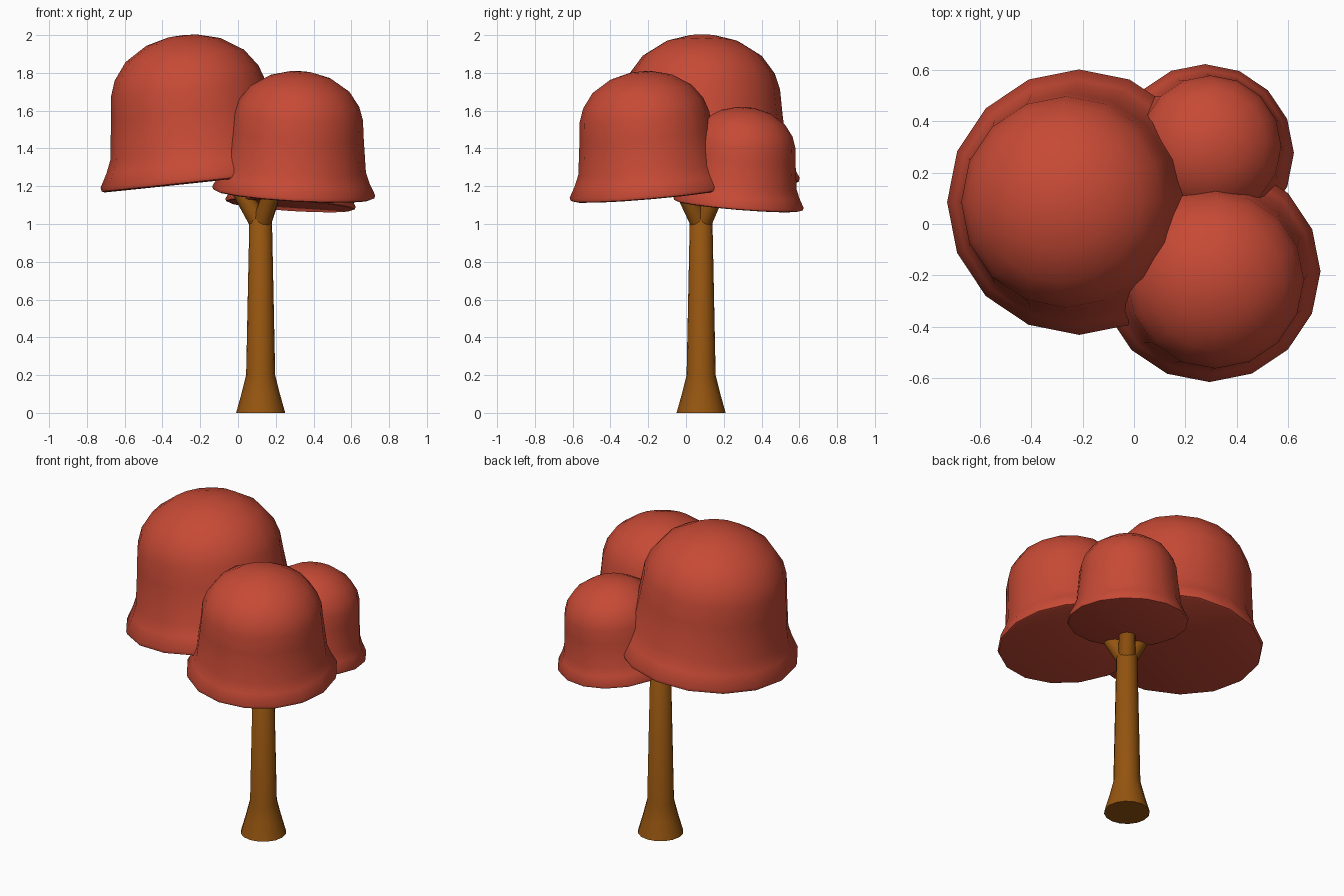
import bpy, bmesh, math
from mathutils import Vector, Matrix

if "Cube" in bpy.data.objects:
    bpy.data.objects.remove(bpy.data.objects["Cube"])

SIDES = 16
TRUNK = Vector((0.12, 0.08, 0.0))


def material(name, rgb):
    m = bpy.data.materials.new(name)
    m.diffuse_color = (*rgb, 1)
    m.use_nodes = True
    m.node_tree.nodes["Principled BSDF"].inputs["Base Color"].default_value = m.diffuse_color
    return m


RED = material("red_foliage", (0.57, 0.068, 0.036))
BROWN = material("brown_bark", (0.30, 0.09, 0.005))


def lathe(name, profile, matrix, mat, angle=50):
    """Spin (radius, height) points, closing both ends."""
    bm = bmesh.new()
    rings = []
    for r, h in profile:
        if r == 0:
            rings.append([bm.verts.new((0, 0, h))])
        else:
            rings.append([bm.verts.new((r * math.cos(2 * math.pi * i / SIDES),
                                        r * math.sin(2 * math.pi * i / SIDES), h))
                          for i in range(SIDES)])
    for a, b in zip(rings, rings[1:]):
        for i in range(SIDES):
            j = (i + 1) % SIDES
            if len(b) == 1:
                bm.faces.new((a[i], a[j], b[0]))
            else:
                bm.faces.new((a[i], a[j], b[j], b[i]))
    for ring in (rings[0], rings[-1]):
        if len(ring) > 1:
            bm.faces.new(ring)
    bmesh.ops.recalc_face_normals(bm, faces=bm.faces)
    me = bpy.data.meshes.new(name)
    bm.to_mesh(me)
    bm.free()
    me.materials.append(mat)
    ob = bpy.data.objects.new(name, me)
    ob.matrix_world = matrix
    bpy.context.collection.objects.link(ob)
    bpy.ops.object.select_all(action='DESELECT')
    ob.select_set(True)
    bpy.context.view_layer.objects.active = ob
    bpy.ops.object.shade_smooth_by_angle(angle=math.radians(angle))
    return ob


# Flared trunk
lathe("trunk", [(0.13, 0), (0.102, 0.1), (0.077, 0.2), (0.06, 1.02), (0.03, 1.06)],
      Matrix.Translation(TRUNK), BROWN)

# Bell-shaped crown, radius and height for the largest one
BELL = [(0.497, -0.018), (0.512, -0.012), (0.517, 0.008), (0.478, 0.08),
        (0.450, 0.148), (0.424, 0.36), (0.412, 0.48), (0.383, 0.565),
        (0.315, 0.657), (0.197, 0.731), (0.075, 0.763), (0, 0.767)]

# name, rim centre, scale, branch reach, branch end height
CROWNS = [("large", (-0.213, 0.085, 1.237), 1.0, 0.17, 1.29),
          ("front", (0.295, -0.185, 1.17), 0.835, 0.13, 1.21),
          ("back", (0.278, 0.278, 1.108), 0.668, 0.10, 1.16)]

for name, centre, size, reach, top in CROWNS:
    c = Vector(centre)
    out = Vector((c.x - TRUNK.x, c.y - TRUNK.y, 0)).normalized()
    # Crown leans away from the trunk
    tilt = Matrix.Rotation(math.radians(6), 4, Vector((0, 0, 1)).cross(out))
    lathe(name + "_crown", [(r * size, h * size) for r, h in BELL],
          Matrix.Translation(c) @ tilt, RED)
    # Branch from the trunk top into the crown
    start = TRUNK + Vector((0, 0, 0.99))
    end = TRUNK + out * reach + Vector((0, 0, top))
    d = end - start
    lathe(name + "_branch", [(0.05, 0), (0.045, d.length)],
          Matrix.Translation(start) @ d.to_track_quat('Z', 'Y').to_matrix().to_4x4(), BROWN)
